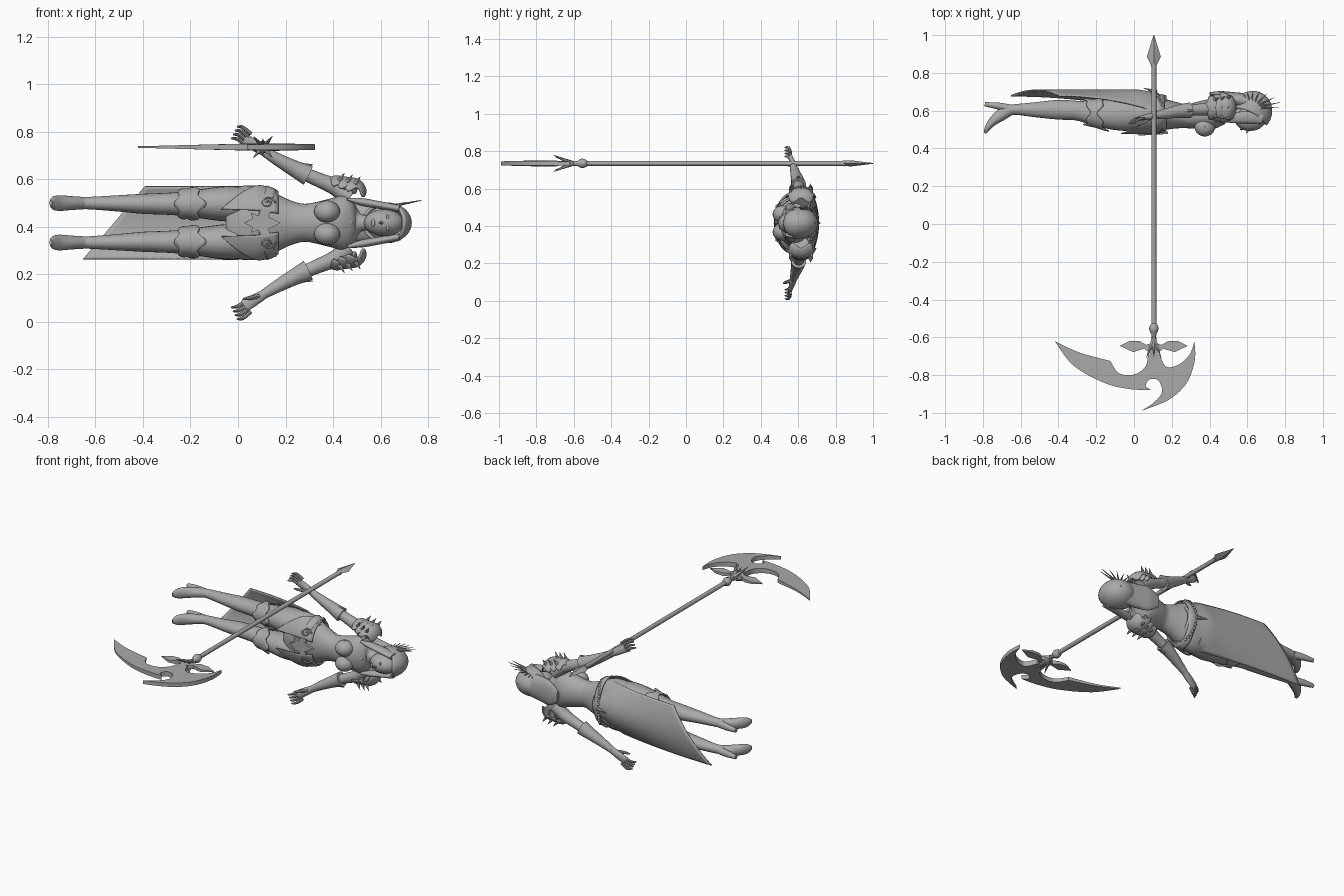
import bpy, bmesh, math
from math import sin, cos, pi
from mathutils import Vector as V

if "Cube" in bpy.data.objects:
    bpy.data.objects.remove(bpy.data.objects["Cube"])

MID = .416                       # height of the figure's plane of symmetry
Y, Z = V((0, 1, 0)), V((0, 0, 1))

grey = bpy.data.materials.new("plain grey")
grey.use_nodes = True
grey.diffuse_color = (.4, .4, .4, 1)
grey.node_tree.nodes["Principled BSDF"].inputs["Base Color"].default_value = (.4, .4, .4, 1)


def make(name, verts, faces, thick=0):
    me = bpy.data.meshes.new(name)
    me.from_pydata([tuple(v) for v in verts], [], faces)
    bm = bmesh.new()
    bm.from_mesh(me)
    bmesh.ops.recalc_face_normals(bm, faces=bm.faces)
    bm.to_mesh(me)
    bm.free()
    me.materials.append(grey)
    o = bpy.data.objects.new(name, me)
    bpy.context.collection.objects.link(o)
    bpy.ops.object.select_all(action='DESELECT')
    bpy.context.view_layer.objects.active = o
    o.select_set(True)
    bpy.ops.object.shade_smooth_by_angle(angle=math.radians(42))
    if thick:
        m = o.modifiers.new("thickness", 'SOLIDIFY')
        m.thickness, m.offset = thick, 0
    return o


def spline(pts, k):
    out = []
    for i in range(len(pts) - 1):
        quad = [pts[min(max(j, 0), len(pts) - 1)] for j in range(i - 1, i + 3)]
        for t in [j / k for j in range(k)]:
            out.append(tuple(.5 * (2*b + (c - a)*t + (2*a - 5*b + 4*c - d)*t*t
                                   + (3*b - a - 3*c + d)*t**3) for a, b, c, d in zip(*quad)))
    return out + [tuple(pts[-1])]


def loft(name, secs, ref=Z, n=20, k=4):
    """Sections are x, y, z, radius along ref, radius across it."""
    s, verts = spline(secs, k), []
    for i, q in enumerate(s):
        t = (V(s[min(i + 1, len(s) - 1)][:3]) - V(s[max(i - 1, 0)][:3])).normalized()
        a = (ref - t * ref.dot(t)).normalized()
        b = t.cross(a)
        for j in range(n):
            w = 2 * pi * j / n
            verts.append(V(q[:3]) + a * cos(w) * max(q[3], .001) + b * sin(w) * max(q[4], .001))
    faces = [(i*n + j, i*n + (j+1) % n, i*n + n + (j+1) % n, i*n + n + j)
             for i in range(len(s) - 1) for j in range(n)]
    faces += [tuple(range(n)), tuple(range(len(verts) - n, len(verts)))]
    return make(name, verts, faces)


def surf(name, f, nu, nv, thick, closed=False):
    cols = nu if closed else nu + 1
    verts = [f(i / nu, j / nv) for j in range(nv + 1) for i in range(cols)]
    faces = [(j*cols + i, j*cols + (i+1) % cols, j*cols + cols + (i+1) % cols, j*cols + cols + i)
             for j in range(nv) for i in range(nu)]
    return make(name, verts, faces, thick)


def plate(name, pts, place, half):
    n = len(pts)
    verts = [place(p, s * half(p)) for s in (-1, 1) for p in pts]
    faces = [(i, (i+1) % n, n + (i+1) % n, n + i) for i in range(n)]
    return make(name, verts, faces + [tuple(range(n)), tuple(range(n, 2*n))])


def ball(name, c, r):
    def f(u, v):
        w = pi * (.01 + .98 * v)
        return V((c[0] + r[0]*sin(w)*cos(2*pi*u), c[1] + r[1]*sin(w)*sin(2*pi*u), c[2] + r[2]*cos(w)))
    return surf(name, f, 20, 12, 0, True)


def spike(name, a, b, r, ref=Y):
    return loft(name, [(*a, r, r), (*b, .001, .001)], ref, 6, 1)


def at(secs, x):
    """Interpolate body sections, which run along x."""
    for p, q in zip(secs, secs[1:]):
        if min(p[0], q[0]) <= x <= max(p[0], q[0]):
            t = (x - p[0]) / (q[0] - p[0])
            return [a + (b - a) * t for a, b in zip(p, q)]


def side(s, secs):
    return [(q[0], q[1], MID + s * q[2], *q[3:]) for q in secs]


# Torso and neck
torso = [(x, y, MID, rz, ry) for x, y, rz, ry in (
    (-.04, .59, .12, .07), (0, .585, .152, .085), (.08, .585, .155, .093), (.15, .58, .128, .085),
    (.22, .575, .095, .07), (.28, .57, .08, .063), (.34, .575, .09, .072), (.4, .58, .105, .08),
    (.45, .59, .115, .07), (.49, .6, .08, .05), (.52, .595, .036, .034), (.58, .58, .032, .032))]
loft("torso", torso, n=32)
ball("neck_gem", (.47, .535, MID), (.014, .01, .014))

# Head and face
ball("head", (.615, .56, MID), (.085, .068, .057))
spike("nose", (.607, .5, MID), (.592, .479, MID), .009, Z)
ball("lips", (.569, .502, MID), (.008, .006, .016))
pole, fore = V((.45, .89, 0)), V((.89, -.45, 0))


def hood(u, v):
    w, a = .03 + v * (1.72 + .12 * cos(4 * pi * u)), 2 * pi * u
    return (V((.625, .595, MID)) + pole * cos(w) * .105
            + fore * sin(w) * cos(a) * .1 + Z * sin(w) * sin(a) * .08)


surf("hair_hood", hood, 32, 14, .012, True)
loft("hair_back", [(.62, .645, MID, .07, .045), (.53, .662, MID, .077, .036),
                   (.46, .682, MID, .075, .022), (.4, .69, MID, .035, .008)])

# Fan of crest spikes on the left of the head
for i in range(9):
    a = -.05 + i * .33
    reach = .15 - .012 * abs(i - 1)
    tip = (.63 + reach * cos(a), .62 + .085 * sin(a), MID + .075 + .02 * cos(a))
    spike("crest_spike", (.625, .615, MID + .065), tip, .008)
ball("crest_base", (.625, .615, MID + .068), (.026, .03, .016))

# Parts that exist on both sides
leg = [(.06, .585, .078, .07, .08), (-.05, .583, .08, .074, .09), (-.15, .582, .08, .062, .076),
       (-.22, .587, .08, .052, .062), (-.3, .6, .08, .046, .052), (-.4, .605, .08, .042, .052),
       (-.52, .605, .082, .033, .04), (-.63, .606, .083, .026, .028), (-.68, .597, .083, .026, .03)]
for s, word in ((1, "left"), (-1, "right")):
    loft(word + "_leg", side(s, leg), n=24)
    loft(word + "_foot", side(s, [(-.65, .605, .083, .026, .027), (-.7, .58, .083, .029, .032),
                                  (-.75, .54, .083, .033, .023), (-.777, .505, .083, .028, .015),
                                  (-.788, .48, .083, .012, .006)]))
    loft(word + "_heel", side(s, [(-.66, .612, .083, .022, .022), (-.72, .625, .083, .02, .018),
                                  (-.79, .634, .083, .012, .011)]))

    def knee_band(u, v):
        a = 2 * pi * u
        x = -.165 - .085 * v + (.02 * cos(2 * a) + .012 * cos(6 * a)) * (1 - 1.6 * v)
        q = at(leg, x)
        flare = .007 + .008 * abs(v - .5)
        return V((x, q[1] - cos(a) * (q[4] + flare), MID + s * (q[2] + sin(a) * (q[3] + flare))))
    surf(word + "_knee_band", knee_band, 36, 6, .008, True)

    def tasset(u, v):
        x = .17 - .24 * v
        q = at(torso, max(x, .08))
        a = .3 + u * 1.45 * (1 - v) + .05 * v
        return V((x, .583 - cos(a) * (q[4] + .018), MID + s * sin(a) * (q[3] + .012)))
    surf(word + "_hip_plate", tasset, 14, 12, .006)

    ball(word + "_breast", (.375, .515, MID + s * .047), (.055, .052, .047))
    ball(word + "_eye", (.63, .5, MID + s * .023), (.006, .004, .012))
    loft(word + "_hair_lock", side(s, [(.68, .56, .06, .015, .03), (.6, .565, .074, .016, .032),
                                       (.52, .56, .088, .016, .026), (.46, .55, .1, .005, .008)]))

    # Arm, flared gauntlet and hand
    loft(word + "_upper_arm", side(s, [(.47, .61, .105, .045, .04), (.41, .61, .15, .037, .035),
                                       (.33, .605, .185, .03, .03), (.25, .6, .22, .028, .027)]), Y)
    loft(word + "_gauntlet", side(s, [(.295, .602, .2, .041, .044), (.24, .597, .227, .035, .035),
                                      (.17, .585, .265, .027, .027), (.11, .575, .3, .019, .02)]), Y)
    spike(word + "_gauntlet_point", (.27, .6, MID + s * .24), (.316, .6, MID + s * .246), .014)
    loft(word + "_palm", side(s, [(.12, .576, .295, .018, .019), (.07, .567, .325, .016, .024),
                                  (.025, .558, .352, .01, .026)]), Y, 14)
    for i in range(4):
        d = i * .014
        loft(word + "_finger", side(s, [(.03 + d * .6, .56, .332 + d, .008, .008),
                                        (-.002 + d * .5, .55, .352 + d * 1.2, .008, .008),
                                        (-.028 + d * .6, .53, .356 + d * 1.15, .004, .004)]), Y, 8, 3)
    loft(word + "_thumb", side(s, [(.09, .562, .308, .01, .01), (.05, .535, .316, .009, .009),
                                   (.02, .522, .322, .004, .004)]), Y, 8, 3)

    # Layered shoulder armour
    out, along = V((.36, 0, .93 * s)), V((-.93, 0, .36 * s))
    for i in range(3):
        c, r = V((.475, .615, MID + s * .118)) + along * .034 * i, .074 - .008 * i

        def shell(u, v):
            a = 2 * pi * u
            w = .03 + v * (1.2 + .22 * cos(5 * a))
            return c + (out * cos(w) * .95 + along * sin(w) * cos(a) * .85 + Y * sin(w) * sin(a) * 1.1) * r
        surf(word + "_shoulder_plate", shell, 40, 8, .007, True)
        for k in (-1, 1):
            p = c + out * r * .6 + Y * k * r * .7
            spike(word + "_shoulder_spike", p, p + out * .042 + Y * k * .012 - along * .01, .013)

    # Scroll ornament at the hip
    coil = []
    for i in range(26):
        a, r = i * .36, .032 - .0011 * i
        x, dz = .125 + r * cos(a), .085 + r * .75 * sin(a)
        q = at(torso, x)
        y = q[1] - (q[4] + .022) * math.sqrt(max(0, 1 - (dz / (q[3] + .016)) ** 2))
        coil.append((x, y, dz, .005, .005))
    loft(word + "_scroll", side(s, coil), Y, 6, 1)


# Belt, front plate and chain
def belt(u, v):
    a = 2 * pi * u
    x = .14 - .035 * max(0, cos(a)) ** 3 + (v - .5) * .04
    q = at(torso, x)
    return V((x, q[1] - cos(a) * (q[4] + .014), MID + sin(a) * (q[3] + .014)))


surf("belt", belt, 40, 3, .008, True)
half_plate = [(.025, 0), (.06, .018), (.055, .042), (.085, .03), (.1, .055), (.135, .05),
              (.13, .025), (.18, 0)]
outline = half_plate + [(x, -z) for x, z in half_plate[-2:0:-1]]
plate("belt_front_plate", outline,
      lambda p, h: V((p[0], .476 + 2.5 * p[1] ** 2 + .1 * max(0, p[0] - .1) + h, MID + p[1])),
      lambda p: .007)
for i in range(15):
    a = pi + (i - 7) * .16
    ball("chain_bead", (.15 - .03 * cos((i - 7) * .22), .58 - cos(a) * .112, MID + sin(a) * .142), (.008,) * 3)
spike("chain_pendant", (.12, .698, MID), (.05, .72, MID), .012)


# Long back skirt with a slanted hem
def skirt(u, v):
    u = 2 * u - 1
    z = MID + u * (.125 + .028 * min(1, v * 5))
    hem = -.4 - (.56 - z) * .85
    y = .678 + .03 * min(1, 5 * v) - (.1 * (1 - v) ** 2 + .03) * u * u
    return V((.17 + (hem - .17) * v, y, z))


surf("back_skirt", skirt, 24, 24, .007)

# Polearm shaft, collar and spear tip
PX, PZ = .105, .735
loft("shaft", [(PX, y, PZ, r, r) for y, r in (
    (-.74, .01), (-.58, .013), (-.572, .02), (-.555, .026), (-.535, .02), (-.528, .013),
    (.83, .013), (.85, .016))], n=16, k=1)
loft("spear_tip", [(PX, .84, PZ, .014, .014), (PX, .885, PZ, .016, .037),
                   (PX, 1, PZ, .002, .002)], n=4, k=1)

# Curved blade, each smooth edge running between two sharp points
edges = [
    [(-.42, -.62), (-.32, -.75), (-.16, -.84), (-.03, -.873), (.09, -.88)],
    [(.09, -.88), (.062, -.855), (.085, -.822), (.13, -.83), (.148, -.89), (.105, -.945), (.037, -.99)],
    [(.037, -.99), (.185, -.93), (.28, -.84), (.322, -.72), (.32, -.62)],
    [(.32, -.62), (.295, -.69), (.235, -.745), (.17, -.755), (.135, -.69)],
    [(.075, -.69), (.06, -.755), (0, -.797), (-.08, -.79), (-.125, -.725)],
    [(-.125, -.725), (-.29, -.68), (-.42, -.62)]]
rim = []
for e in edges:
    run = spline(e, 6)
    rim += run if e is edges[3] else run[:-1]
plate("blade", rim, lambda p, h: V((p[0], p[1], PZ + h)),
      lambda p: .017 * (1 - .75 * min(1, math.hypot(p[0] - .12, p[1] + .76) / .5)))

# Winged guard with flared prongs
wing = [(0, -.625), (.04, -.64), (.075, -.62), (.125, -.618), (.18, -.645), (.11, -.678), (.05, -.66), (0, -.7)]
plate("guard", wing + [(-x, y) for x, y in wing[-2:0:-1]],
      lambda p, h: V((PX + p[0], p[1], PZ + h)), lambda p: .014 - .06 * abs(p[0]))
for s in (-1, 1):
    for k in (-1, 1):
        spike("guard_prong", (PX, -.61, PZ), (PX + k * .04, -.71, PZ + s * .045), .015, Z)
    spike("guard_thorn", (PX, -.6, PZ), (PX, -.7, PZ + s * .035), .014, V((1, 0, 0)))
